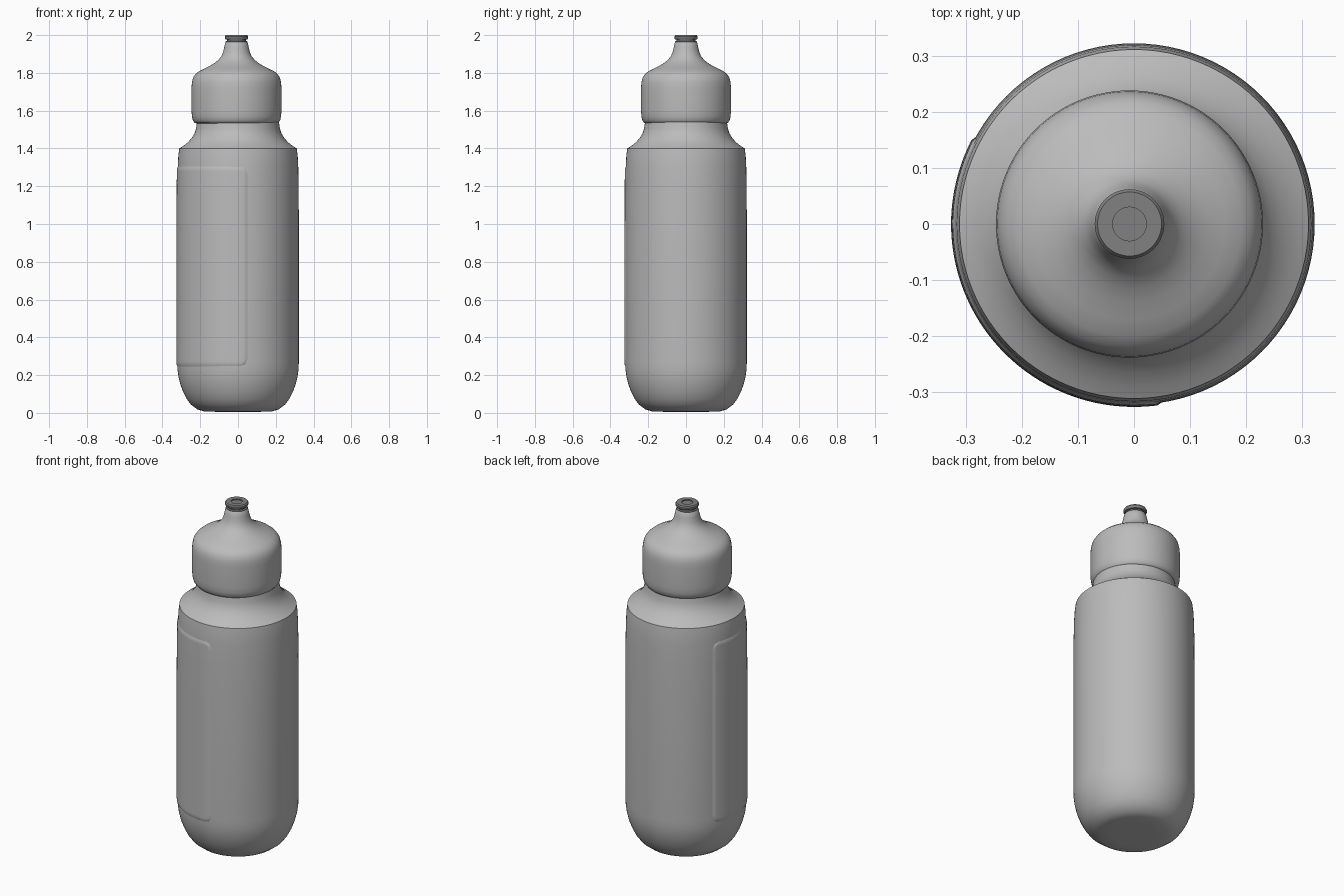
import bpy, bmesh, math

if "Cube" in bpy.data.objects:
    bpy.data.objects.remove(bpy.data.objects["Cube"])

def material(name, v):
    m = bpy.data.materials.new(name)
    m.diffuse_color = (v, v, v, 1)
    m.use_nodes = True
    m.node_tree.nodes["Principled BSDF"].inputs["Base Color"].default_value = m.diffuse_color
    return m

grey = material("light grey", 0.5)
dark = material("dark grey", 0.22)

def finish(bm, name, mat, angle=35):
    bmesh.ops.recalc_face_normals(bm, faces=bm.faces[:])
    me = bpy.data.meshes.new(name)
    bm.to_mesh(me)
    bm.free()
    ob = bpy.data.objects.new(name, me)
    bpy.context.collection.objects.link(ob)
    me.materials.append(mat)
    bpy.ops.object.select_all(action='DESELECT')
    ob.select_set(True)
    bpy.context.view_layer.objects.active = ob
    bpy.ops.object.shade_smooth_by_angle(angle=math.radians(angle))
    return ob

def lathe(name, profile, mat, cx=0.0, n=96):
    """Turn a closed (radius, height) profile, poles on the axis."""
    bm = bmesh.new()
    rings = []
    for r, z in profile:
        if r == 0:
            rings.append([bm.verts.new((cx, 0, z))] * n)
        else:
            rings.append([bm.verts.new((cx + r * math.cos(2 * math.pi * i / n),
                                        r * math.sin(2 * math.pi * i / n), z)) for i in range(n)])
    for a, b in zip(rings, rings[1:]):
        for i in range(n):
            j = (i + 1) % n
            bm.faces.new(list(dict.fromkeys((a[i], a[j], b[j], b[i]))))
    return finish(bm, name, mat)

# Bottle body with rounded foot and concave shoulder
body = [(0, 0.008), (0.12, 0.006), (0.18, 0.008), (0.215, 0.018), (0.25, 0.045), (0.272, 0.075),
        (0.29, 0.11), (0.305, 0.15), (0.315, 0.19), (0.3205, 0.23), (0.322, 0.27),
        (0.322, 1.0), (0.321, 1.2), (0.319, 1.3), (0.316, 1.36), (0.311, 1.4),
        (0.29, 1.413), (0.265, 1.433), (0.245, 1.455), (0.23, 1.48), (0.222, 1.505),
        (0.217, 1.54), (0, 1.54)]
lathe("bottle_body", body, grey)

# Screw cap with bell-shaped top and drinking neck
cap = [(0, 1.532), (0.21, 1.532), (0.222, 1.536), (0.231, 1.548), (0.236, 1.57), (0.238, 1.6),
       (0.238, 1.72), (0.236, 1.75), (0.23, 1.775), (0.218, 1.793), (0.2, 1.808), (0.17, 1.823),
       (0.14, 1.838), (0.115, 1.853), (0.095, 1.87), (0.08, 1.888), (0.071, 1.91),
       (0.065, 1.935), (0.06, 1.958), (0.056, 1.963), (0, 1.963)]
lathe("cap", cap, grey, -0.008)

# Pull-up spout tip
tip = [(0, 1.955), (0.057, 1.955), (0.057, 1.967), (0.05, 1.97), (0.05, 1.976), (0.058, 1.978),
       (0.062, 1.984), (0.062, 1.993), (0.057, 2.0), (0.03, 2.0), (0.03, 1.994), (0, 1.994)]
lathe("spout_tip", tip, dark, -0.008)

# Slightly raised grip panel wrapped around the front-left side
def body_radius(z):
    for (r0, z0), (r1, z1) in zip(body[1:], body[2:]):
        if z0 <= z <= z1 and z1 > z0:
            return r0 + (r1 - r0) * (z - z0) / (z1 - z0)

a0, a1, z0, z1, corner = math.radians(150), math.radians(280), 0.24, 1.31, 0.05
rows, cols = 70, 48
bm = bmesh.new()
grid = []
for k in range(rows + 1):
    z = z0 + (z1 - z0) * k / rows
    d = max(0, corner - min(z - z0, z1 - z))
    inset = (corner - math.sqrt(max(0, corner ** 2 - d ** 2))) / 0.32
    row = []
    for i in range(cols + 1):
        edge = k in (0, rows) or i in (0, cols)
        r = body_radius(z) + (-0.003 if edge else 0.004)
        a = a0 + inset + (a1 - a0 - 2 * inset) * i / cols
        row.append(bm.verts.new((r * math.cos(a), r * math.sin(a), z)))
    grid.append(row)
for p, q in zip(grid, grid[1:]):
    for i in range(cols):
        bm.faces.new((p[i], p[i + 1], q[i + 1], q[i]))
finish(bm, "grip_panel", grey, 60)
